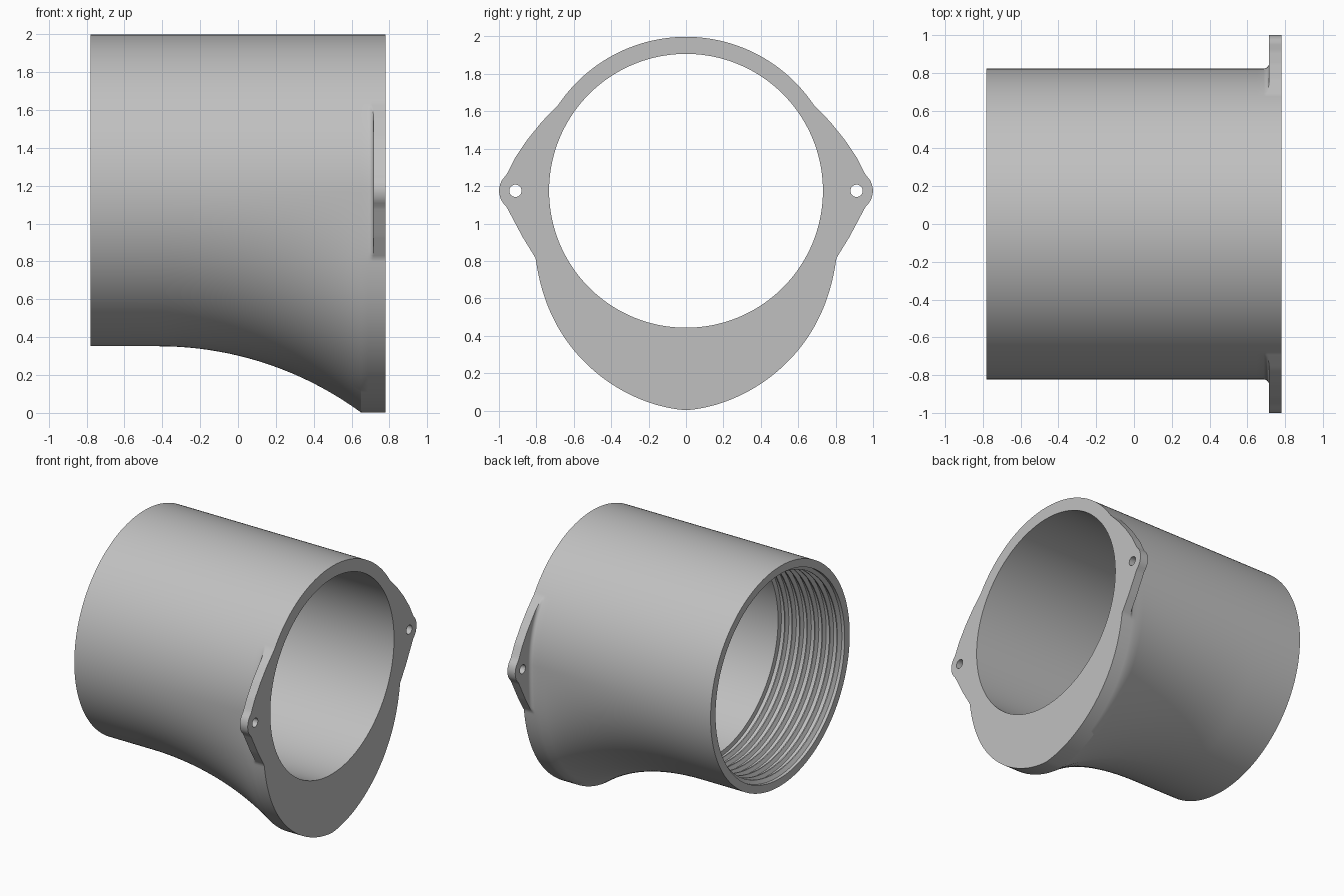
import bpy
import bmesh
import math

cube = bpy.data.objects.get("Cube")
if cube:
    bpy.data.objects.remove(cube, do_unlink=True)

AXIS_Z = 1.175      # height of the tube axis
OUTER = 0.823
BORE = 0.732
END = 0.78          # half length along x
EAR_BACK = 0.715    # rear face of the bolt ears
FLARE_START, FLARE_END, FLARE_DROP = -0.42, 0.65, 0.35
STEPS = 360

# Bolt ear outline (sideways, height from the axis), top to bottom
EAR = [(0.683, 0.46), (0.77, 0.37), (0.848, 0.274), (0.915, 0.175),
       (0.96, 0.085), (0.983, 0.06), (0.996, 0.03), (1.0, 0.0),
       (0.996, -0.03), (0.983, -0.06), (0.96, -0.085),
       (0.875, -0.245), (0.835, -0.31), (0.798, -0.37)]


def drop(x):
    """Depth of the flared underside: a circular arc, then level."""
    s = min(max(x - FLARE_START, 0), FLARE_END - FLARE_START)
    run = FLARE_END - FLARE_START
    radius = (run ** 2 + FLARE_DROP ** 2) / (2 * FLARE_DROP)
    return radius - math.sqrt(radius ** 2 - s ** 2)


def body_radius(x, a):
    """Tube plus flare; a is the angle from +y towards +z."""
    down = -math.sin(a)
    if down <= 0:
        return OUTER
    side = abs(math.cos(a))
    return OUTER + drop(x) * (down ** 2 - 0.25 * side * down ** 6)


def ear_radius(a):
    """Distance from the axis to the ear outline, zero outside the ears."""
    dy, dz = abs(math.cos(a)), math.sin(a)
    for (y1, z1), (y2, z2) in zip(EAR, EAR[1:]):
        if math.atan2(z2, y2) <= math.atan2(dz, dy) <= math.atan2(z1, y1):
            return (y1 * z2 - z1 * y2) / (dy * (z2 - z1) - dz * (y2 - y1))
    return 0


def flange_radius(x, a):
    return max(body_radius(x, a), ear_radius(a))


def fillet_radius(x, a):
    """Small blend where the tube meets the back of the ears."""
    size = 0.028
    t = max(0, (x - EAR_BACK + size) / size)
    blend = size * (1 - math.sqrt(max(0, 1 - t * t)))
    return min(body_radius(x, a) + blend, flange_radius(x, a))


def bore_ring(x, r):
    return x, lambda _x, _a: r


# Outer skin rings, from the threaded end to the flange face
rings = [(-END, body_radius), (-0.6, body_radius)]
count = 20
for i in range(count + 1):
    rings.append((FLARE_START + (FLARE_END - FLARE_START) * i / count, body_radius))
for back in (0.028, 0.02, 0.012, 0.006, 0.002, 0):
    rings.append((EAR_BACK - back, fillet_radius))
rings += [(EAR_BACK, flange_radius), (END, flange_radius)]

# Smooth bore, then thread ridges back to the open end
PITCH, RIDGES, GROOVE, CREST = 0.062, 8, 0.764, 0.737
rings += [bore_ring(END, BORE), bore_ring(0.25, BORE), bore_ring(-0.25, BORE)]
for i in range(RIDGES):
    x = -0.255 - i * PITCH
    for offset, r in ((0, GROOVE), (0.032, GROOVE), (0.042, CREST), (0.05, CREST)):
        rings.append(bore_ring(x - offset, r))
rings += [bore_ring(-0.756, GROOVE), bore_ring(-END, GROOVE)]

# Skin the closed loop of rings
bm = bmesh.new()
loops = []
for x, radius in rings:
    loop = []
    for k in range(STEPS):
        a = 2 * math.pi * k / STEPS
        r = radius(x, a)
        loop.append(bm.verts.new((x, r * math.cos(a), AXIS_Z + r * math.sin(a))))
    loops.append(loop)
for i, loop in enumerate(loops):
    nxt = loops[(i + 1) % len(loops)]
    for k in range(STEPS):
        n = (k + 1) % STEPS
        bm.faces.new((loop[k], loop[n], nxt[n], nxt[k]))
bmesh.ops.remove_doubles(bm, verts=bm.verts, dist=0.00005)
bmesh.ops.recalc_face_normals(bm, faces=bm.faces)
mesh = bpy.data.meshes.new("flanged_pipe")
bm.to_mesh(mesh)
bm.free()
pipe = bpy.data.objects.new("flanged_pipe", mesh)
bpy.context.collection.objects.link(pipe)

# Single grey material
grey = bpy.data.materials.new("light_grey")
grey.use_nodes = True
colour = (0.53, 0.53, 0.53, 1)
grey.diffuse_color = colour
grey.node_tree.nodes["Principled BSDF"].inputs["Base Color"].default_value = colour
mesh.materials.append(grey)

# Bolt holes through both ears
for name, side in (("hole_cutter_back", 1), ("hole_cutter_front", -1)):
    bpy.ops.mesh.primitive_cylinder_add(
        vertices=32, radius=0.033, depth=0.3,
        location=(0.75, side * 0.912, AXIS_Z), rotation=(0, math.pi / 2, 0))
    cutter = bpy.context.object
    cutter.name = name
    cutter.data.materials.append(grey)
    cutter.hide_render = True
    cutter.hide_set(True)
    cut = pipe.modifiers.new(name, 'BOOLEAN')
    cut.operation = 'DIFFERENCE'
    cut.solver = 'EXACT'
    cut.object = cutter

# Apply the cuts, drop the cutters, then shade
bpy.ops.object.select_all(action='DESELECT')
pipe.select_set(True)
bpy.context.view_layer.objects.active = pipe
for mod in list(pipe.modifiers):
    cutter = mod.object
    bpy.ops.object.modifier_apply(modifier=mod.name)
    bpy.data.objects.remove(cutter, do_unlink=True)
bpy.ops.object.shade_smooth_by_angle(angle=math.radians(30))
